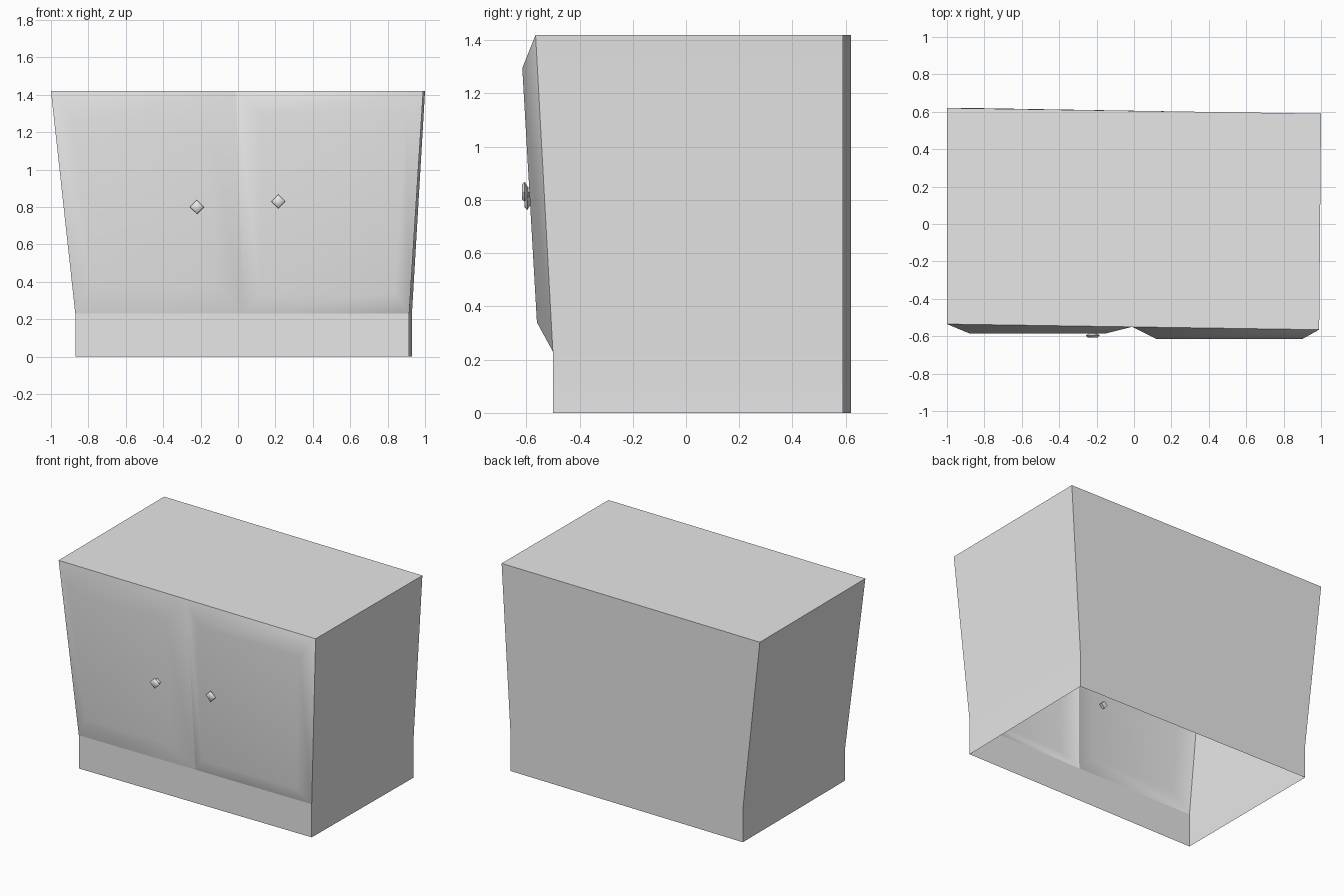
import bpy
import bmesh
import math
from mathutils import Vector

cube = bpy.data.objects.get("Cube")
if cube:
    bpy.data.objects.remove(cube, do_unlink=True)

# Single matte colour
grey = bpy.data.materials.new("light_grey")
grey.use_nodes = True
colour = (0.8, 0.8, 0.8, 1)
grey.diffuse_color = colour
grey.node_tree.nodes["Principled BSDF"].inputs["Base Color"].default_value = colour


def finish(name, bm, angle):
    bm.normal_update()
    mesh = bpy.data.meshes.new(name)
    bm.to_mesh(mesh)
    bm.free()
    mesh.materials.append(grey)
    obj = bpy.data.objects.new(name, mesh)
    bpy.context.collection.objects.link(obj)
    bpy.ops.object.select_all(action='DESELECT')
    bpy.context.view_layer.objects.active = obj
    obj.select_set(True)
    bpy.ops.object.shade_smooth_by_angle(angle=math.radians(angle))
    return obj


def weight_normals(obj):
    mod = obj.modifiers.new("flat_panels", 'WEIGHTED_NORMAL')
    mod.keep_sharp = True


# Corner order: front right, front centre, front left, back left, back right
foot = [(-.87, -.5), (.025, -.5), (.915, -.5), (.93, .59), (-.87, .62)]
rim = [(-1, -.535), (-.01, -.55), (.99, -.565), (1, .59), (-1, .62)]
KICK, TOP = .23, 1.42

# Cabinet shell, open underneath and behind the doors
bm = bmesh.new()
rings = [[bm.verts.new((x, y, z)) for x, y in outline]
         for outline, z in ((foot, 0), (foot, KICK), (rim, TOP))]
for level, (low, high) in enumerate(zip(rings, rings[1:])):
    for i in range(5):
        j = (i + 1) % 5
        if level == 0 or i > 1:
            bm.faces.new((low[i], low[j], high[j], high[i]))
bm.faces.new(rings[-1])
weight_normals(finish("cabinet_body", bm, 30))


# Raised doors: a sloped border around a flat panel
def door(name, side, panel):
    bm = bmesh.new()
    a, b = side, side + 1
    outer = [bm.verts.new((*p, z)) for p, z in
             ((foot[a], KICK), (foot[b], KICK), (rim[b], TOP), (rim[a], TOP))]
    inner = [bm.verts.new(p) for p in panel]
    for i in range(4):
        j = (i + 1) % 4
        bm.faces.new((outer[i], outer[j], inner[j], inner[i]))
    bm.faces.new(inner)
    weight_normals(finish(name, bm, 50))


door("right_door", 0, [(-.78, -.55, .38), (-.13, -.55, .38),
                       (-.15, -.585, 1.26), (-.88, -.585, 1.26)])
door("left_door", 1, [(.12, -.56, .34), (.84, -.56, .34),
                      (.90, -.615, 1.295), (.12, -.615, 1.295)])


# Four-sided knobs, waisted between base and head
def knob(name, centre):
    profile = [(.026, .03), (.026, .012), (.017, -.005), (.038, -.018), (.028, -.028)]
    bm = bmesh.new()
    loops = []
    for radius, depth in profile:
        loops.append([bm.verts.new(Vector(centre) + Vector(
            (radius * math.cos(k * math.pi / 2), depth, radius * math.sin(k * math.pi / 2))))
            for k in range(4)])
    for near, far in zip(loops, loops[1:]):
        for k in range(4):
            n = (k + 1) % 4
            bm.faces.new((near[k], near[n], far[n], far[k]))
    bm.faces.new(loops[-1])
    bm.faces.new(loops[0][::-1])
    bmesh.ops.recalc_face_normals(bm, faces=bm.faces)
    finish(name, bm, 60)


knob("right_door_knob", (-.22, -.578, .80))
knob("left_door_knob", (.215, -.588, .83))
